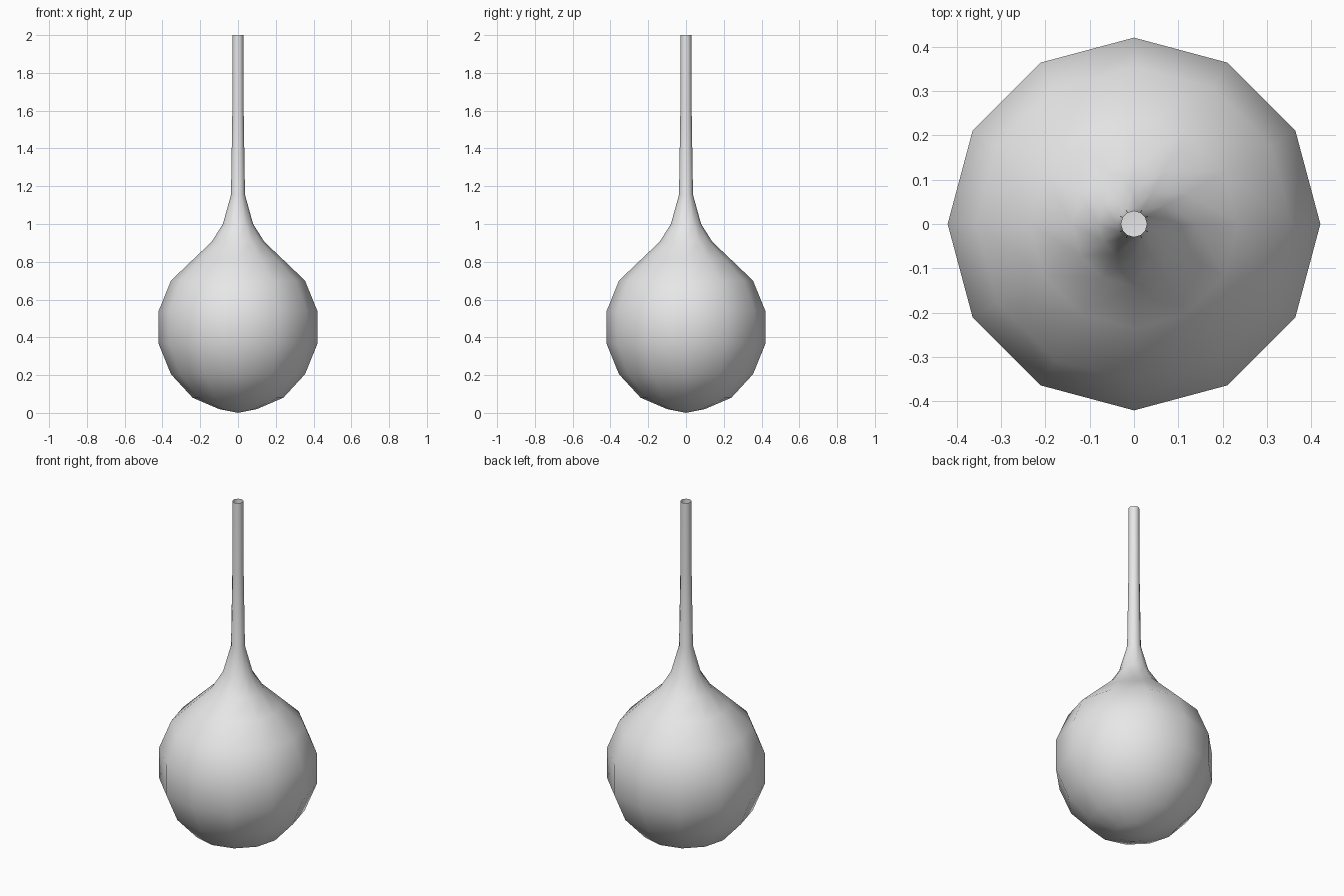
import bpy, bmesh, math

cube = bpy.data.objects.get("Cube")
if cube:
    bpy.data.objects.remove(cube, do_unlink=True)

SIDES = 12

# Plain grey finish
grey = bpy.data.materials.new("light grey")
grey.use_nodes = True
colour = (0.8, 0.8, 0.8, 1)
grey.diffuse_color = colour
grey.node_tree.nodes["Principled BSDF"].inputs["Base Color"].default_value = colour

# Half profile (radius, height): round bulb, flared shoulder, long open neck
profile = [
    (0, 0), (0.10, 0.02), (0.24, 0.08), (0.355, 0.205), (0.42, 0.365),
    (0.42, 0.54), (0.355, 0.70), (0.235, 0.815), (0.14, 0.905),
    (0.08, 1.0), (0.037, 1.155), (0.03, 1.6), (0.029, 2.0),
]


def lathe(name, points, material):
    """Spin a half profile around the z axis into a smooth shell."""
    bm = bmesh.new()
    verts = [bm.verts.new((r, 0, z)) for r, z in points]
    edges = [bm.edges.new(pair) for pair in zip(verts, verts[1:])]
    bmesh.ops.spin(bm, geom=verts + edges, cent=(0, 0, 0), axis=(0, 0, 1),
                   angle=math.tau, steps=SIDES, use_duplicate=False)
    bmesh.ops.remove_doubles(bm, verts=bm.verts[:], dist=0.0005)
    bmesh.ops.recalc_face_normals(bm, faces=bm.faces[:])
    for face in bm.faces:
        face.smooth = True
    mesh = bpy.data.meshes.new(name)
    bm.to_mesh(mesh)
    bm.free()
    mesh.materials.append(material)
    obj = bpy.data.objects.new(name, mesh)
    bpy.context.collection.objects.link(obj)
    return obj


# Bulb and neck in one shell
lathe("bulb_with_neck", profile, grey)
